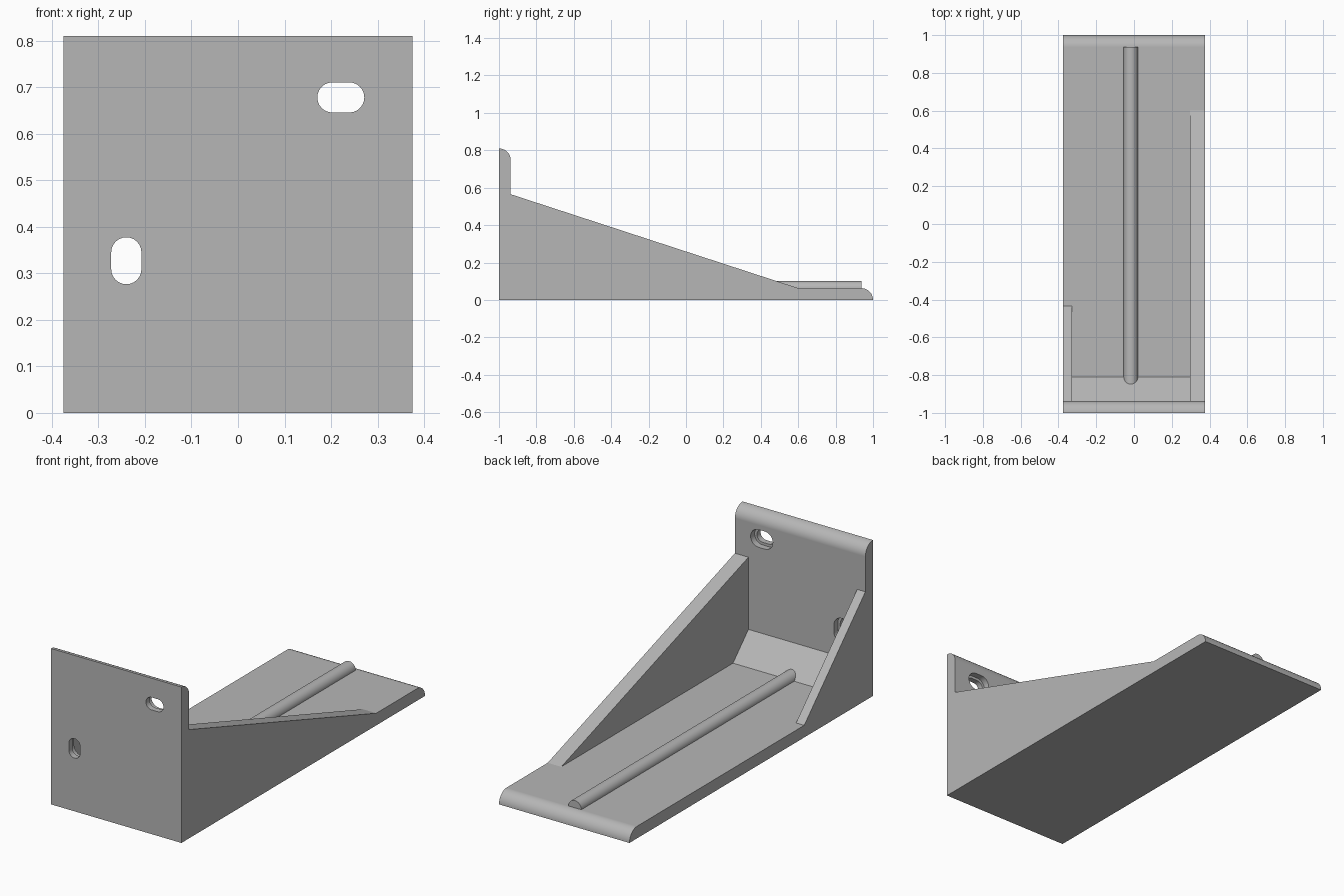
import bpy, bmesh, math
from mathutils import Vector

cube = bpy.data.objects.get("Cube")
if cube:
    bpy.data.objects.remove(cube, do_unlink=True)

# Single grey finish
grey = bpy.data.materials.new("plain grey")
grey.use_nodes = True
color = (0.47, 0.47, 0.47, 1)
grey.diffuse_color = color
grey.node_tree.nodes["Principled BSDF"].inputs["Base Color"].default_value = color

HALF = 0.375      # half width of the bracket
T = 0.063         # wall and base thickness
TOP = 0.81        # height of the upright plate
INNER = T - 1     # back surface of the upright plate
RIB_TOP = 0.565   # height where the ribs meet the plate


def arc(cx, cy, r, start, end, steps=12):
    angles = [math.radians(start + (end - start) * i / steps) for i in range(steps + 1)]
    return [(cx + r * math.cos(a), cy + r * math.sin(a)) for a in angles]


def prism(name, profile, axis, lo, hi):
    """Extrude a profile along x (points are y, z) or along y (points are x, z)."""
    def place(p, d):
        return Vector((d, p[0], p[1])) if axis == "x" else Vector((p[0], d, p[1]))
    bm = bmesh.new()
    face = bm.faces.new([bm.verts.new(place(p, lo)) for p in profile])
    moved = bmesh.ops.extrude_face_region(bm, geom=[face])["geom"]
    bmesh.ops.translate(bm, vec=place((0, 0), hi - lo),
                        verts=[v for v in moved if isinstance(v, bmesh.types.BMVert)])
    bmesh.ops.recalc_face_normals(bm, faces=bm.faces)
    mesh = bpy.data.meshes.new(name)
    bm.to_mesh(mesh)
    bm.free()
    mesh.materials.append(grey)
    obj = bpy.data.objects.new(name, mesh)
    bpy.context.collection.objects.link(obj)
    return obj


def activate(obj):
    bpy.ops.object.select_all(action="DESELECT")
    obj.select_set(True)
    bpy.context.view_layer.objects.active = obj


def smooth(obj):
    activate(obj)
    bpy.ops.object.shade_smooth_by_angle(angle=math.radians(30))
    obj.modifiers.new("even shading", "WEIGHTED_NORMAL").keep_sharp = True


def slot_profile(cx, cz, length, width, upright):
    r, h = width / 2, (length - width) / 2
    if upright:
        return arc(cx, cz + h, r, 0, 180) + arc(cx, cz - h, r, 180, 360)
    return arc(cx + h, cz, r, -90, 90) + arc(cx - h, cz, r, 90, 270)


# Base and upright plate, each with a rounded free edge
body = prism("base_and_plate",
             [(-1, 0), (1, 0)] + arc(1 - T, 0, T, 0, 90) + [(INNER, T)]
             + arc(-1, TOP - T, T, 0, 90), "x", -HALF, HALF)

# Stepped mounting slots through the plate
for cx, cz, upright in [(0.221, 0.678, False), (-0.24, 0.327, True)]:
    for grow, start in [(0, -1.1), (0.027, -0.97)]:
        cutter = prism("slot_cutter",
                       slot_profile(cx, cz, 0.101 + grow, 0.065 + grow, upright),
                       "y", start, -0.85)
        cutter.hide_render = True
        cut = body.modifiers.new("slot", "BOOLEAN")
        cut.operation, cut.solver, cut.object = "DIFFERENCE", "EXACT", cutter
        activate(body)
        bpy.ops.object.modifier_apply(modifier=cut.name)
        bpy.data.objects.remove(cutter, do_unlink=True)
smooth(body)

# Long and short triangular side ribs
for name, end, lo, hi in [("long_rib", 0.6, 0.297, HALF),
                          ("short_rib", -0.435, -HALF, -0.328)]:
    prism(name, [(INNER, T), (end, T), (INNER, RIB_TOP)], "x", lo, hi)

# Sloped fillet in the inside corner, between the ribs
prism("corner_fillet", [(INNER, T), (-0.81, T), (INNER, T + 0.127)], "x", -0.328, 0.297)

# Half-round bead along the base
smooth(prism("base_bead", arc(-0.017, T, 0.0375, 0, 180, 20), "y", INNER, 1 - T))
